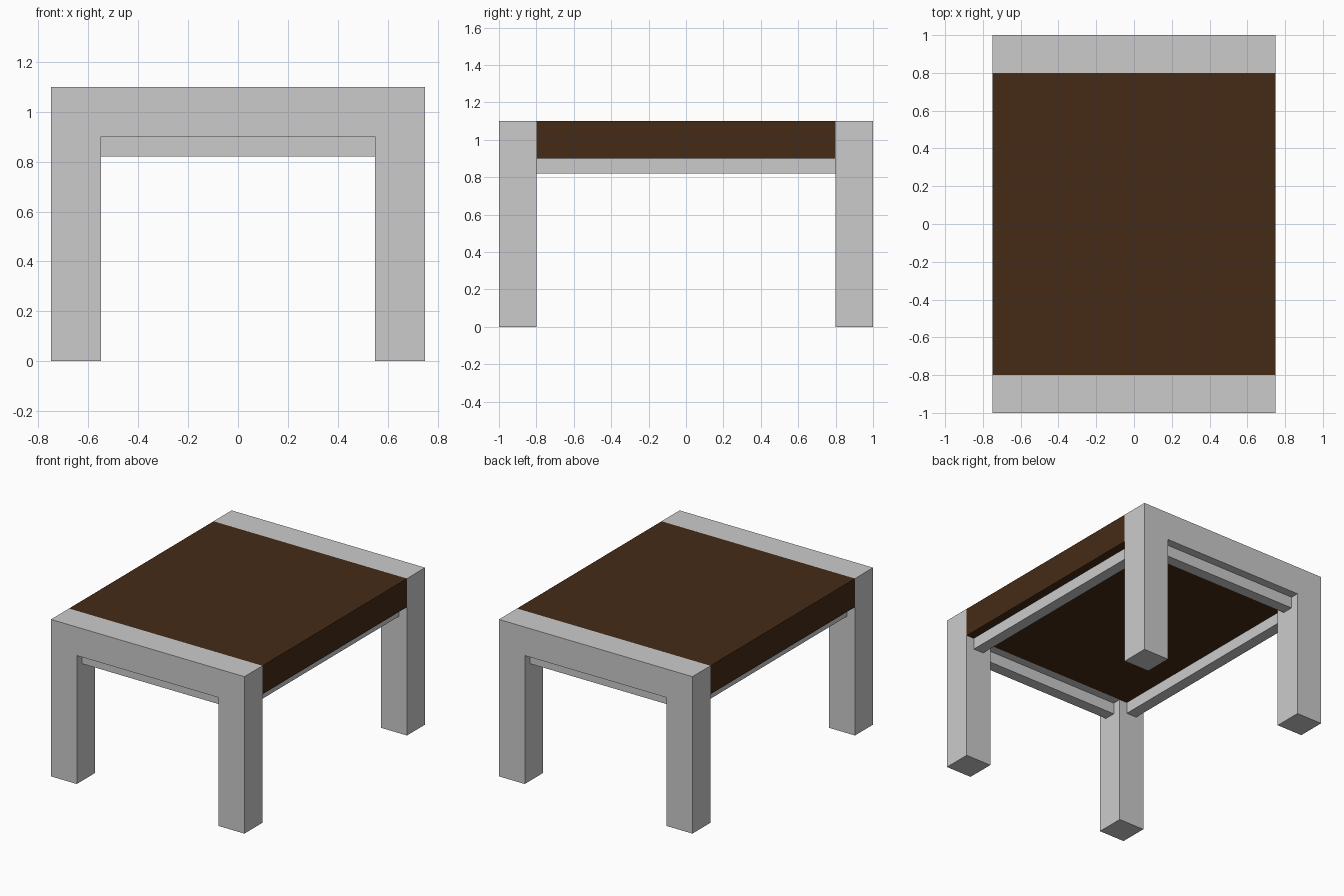
import bpy
import bmesh

if "Cube" in bpy.data.objects:
    bpy.data.objects.remove(bpy.data.objects["Cube"])


def make_object(name, bm):
    bmesh.ops.recalc_face_normals(bm, faces=bm.faces)
    mesh = bpy.data.meshes.new(name)
    bm.to_mesh(mesh)
    bm.free()
    obj = bpy.data.objects.new(name, mesh)
    bpy.context.collection.objects.link(obj)
    return obj


def box(name, center, size):
    bm = bmesh.new()
    bmesh.ops.create_cube(bm, size=1)
    bmesh.ops.scale(bm, vec=size, verts=bm.verts)
    bmesh.ops.translate(bm, vec=center, verts=bm.verts)
    return make_object(name, bm)


def end_frame(name, y0, y1):
    # Arch profile in the xz plane, extruded along y
    profile = [(-W, 0), (-W + T, 0), (-W + T, H - T), (W - T, H - T),
               (W - T, 0), (W, 0), (W, H), (-W, H)]
    bm = bmesh.new()
    face = bm.faces.new([bm.verts.new((x, y0, z)) for x, z in profile])
    new = bmesh.ops.extrude_face_region(bm, geom=[face])["geom"]
    bmesh.ops.translate(bm, vec=(0, y1 - y0, 0),
                        verts=[v for v in new if isinstance(v, bmesh.types.BMVert)])
    return make_object(name, bm)


W, L, H = 0.75, 1.0, 1.1    # half width, half length, height
T = 0.2                     # leg and top thickness
RAIL = 0.08                 # square rail section
rail_z = H - T - RAIL / 2

# Leg frames and the rails under their crossbars
for name, s in (("front", -1), ("back", 1)):
    y0, y1 = sorted((s * L, s * (L - T)))
    end_frame(name + "_leg_frame", y0, y1)
    box(name + "_rail", (0, s * (L - T / 2), rail_z), (2 * (W - T), RAIL, RAIL))

# Side rails between the legs
for name, s in (("left", -1), ("right", 1)):
    box(name + "_rail", (s * (W - T / 2), 0, rail_z), (RAIL, 2 * (L - T), RAIL))

# Brown table top
top = box("table_top", (0, 0, H - T / 2), (2 * W, 2 * (L - T), T))
brown = bpy.data.materials.new("brown")
brown.diffuse_color = (0.06, 0.024, 0.008, 1)
brown.use_nodes = True
brown.node_tree.nodes["Principled BSDF"].inputs["Base Color"].default_value = brown.diffuse_color
top.data.materials.append(brown)
